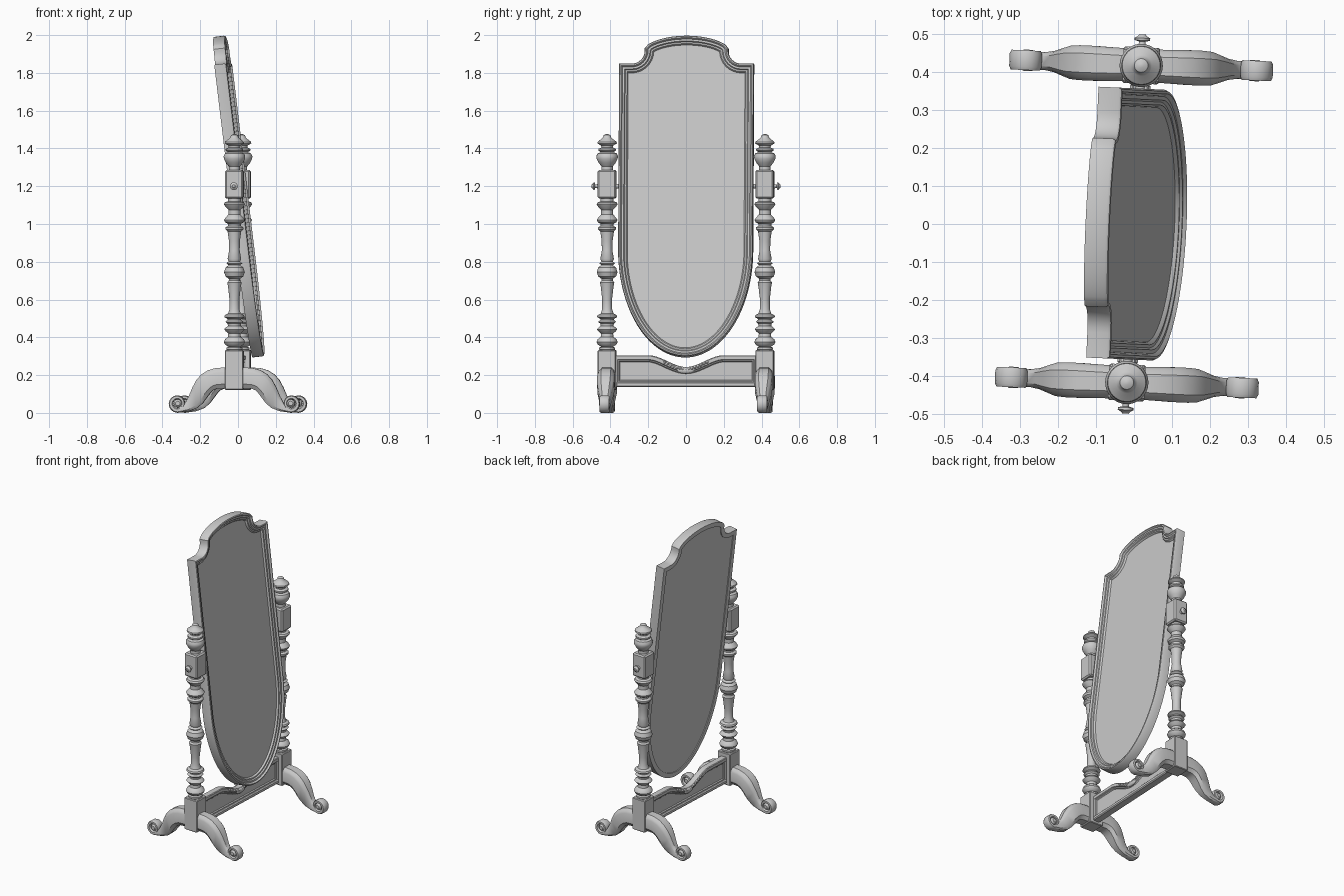
import bpy, bmesh
from math import sin, cos, pi, radians
from mathutils import Matrix, Vector

if "Cube" in bpy.data.objects:
    bpy.data.objects.remove(bpy.data.objects["Cube"])

TURN = Matrix.Rotation(radians(-2.6), 4, 'Z')      # whole stand is turned slightly
TILT = Matrix.Translation((0, 0, 1.2)) @ Matrix.Rotation(-0.12, 4, 'Y') @ Matrix.Translation((0, 0, -1.2))
PY = 0.418                                          # post distance from centre


def finish(name, bm, mat=Matrix.Identity(4), bevel=0):
    bmesh.ops.remove_doubles(bm, verts=bm.verts, dist=1e-5)
    bmesh.ops.recalc_face_normals(bm, faces=bm.faces)
    if bevel:
        bmesh.ops.bevel(bm, geom=bm.edges[:], offset=bevel, segments=1, affect='EDGES')
    bm.transform(TURN @ mat)
    if (TURN @ mat).determinant() < 0:
        bmesh.ops.reverse_faces(bm, faces=bm.faces[:])
    me = bpy.data.meshes.new(name)
    bm.to_mesh(me)
    bm.free()
    ob = bpy.data.objects.new(name, me)
    bpy.context.collection.objects.link(ob)
    return ob


def skin(name, rings, mat=Matrix.Identity(4), caps=True):
    """Join closed rings of points with quads."""
    bm = bmesh.new()
    vs = [[bm.verts.new(p) for p in r] for r in rings]
    n = len(rings[0])
    for a, b in zip(vs, vs[1:]):
        for i in range(n):
            j = (i + 1) % n
            bm.faces.new((a[i], a[j], b[j], b[i]))
    if caps:
        bm.faces.new(vs[0])
        bm.faces.new(vs[-1])
    return finish(name, bm, mat)


def lathe(name, prof, mat, n=32):
    return skin(name, [[(r * cos(2 * pi * i / n), r * sin(2 * pi * i / n), z) for i in range(n)]
                       for r, z in prof], mat)


def block(name, centre, size, bevel):
    bm = bmesh.new()
    bmesh.ops.create_cube(bm, size=1, matrix=Matrix.Translation(centre) @ Matrix.Diagonal((*size, 1)))
    return finish(name, bm, bevel=bevel)


def inset(pts, d):
    """Mitred inward offset of a counter-clockwise outline."""
    out = []
    for i, p in enumerate(pts):
        e1 = (p - pts[i - 1]).normalized()
        e2 = (pts[(i + 1) % len(pts)] - p).normalized()
        n1, n2 = Vector((-e1.y, e1.x)), Vector((-e2.y, e2.x))
        out.append(p + (n1 + n2) * d / (1 + n1.dot(n2)))
    return out


def moulded(name, outline, prof, mat=Matrix.Identity(4)):
    """Sweep (inset, x) moulding steps round a y-z outline."""
    return skin(name, [[(x, p.x, p.y) for p in inset(outline, d)] for d, x in prof], mat)


def symmetric(half):
    """Right half from bottom centre to top centre -> closed outline."""
    half = [Vector(p) for p in half]
    return half + [Vector((-p.x, p.y)) for p in reversed(half[1:-1])]


# --- mirror: oval bottom, straight sides, notched shoulders, arched top ---
half = [(0.357 * sin(a), 0.86 - 0.565 * cos(a)) for a in [pi / 2 * i / 28 for i in range(29)]]
half += [(0.357, 1.848), (0.29, 1.848)]
half += [(0.29 - 0.068 * sin(a), 1.916 - 0.068 * cos(a)) for a in [pi / 2 * i / 8 for i in range(1, 9)]]
half += [(0.222, 1.93)]
half += [(0.222 * cos(a), 1.93 + 0.066 * sin(a) ** 1.3) for a in [0.3 + (pi / 2 - 0.3) * i / 14 for i in range(1, 15)]]
half[-1] = (0, 1.996)
mirror_outline = symmetric([(y, 1.2 + (z - 1.2) * 1.005) for y, z in half])
moulded("mirror_frame", mirror_outline,
        [(0.03, -0.027), (0.03, -0.032), (0, -0.032), (0, 0.022), (0.004, 0.029), (0.011, 0.031),
         (0.016, 0.025), (0.018, 0.021), (0.028, 0.021), (0.033, 0.014), (0.041, 0.014),
         (0.046, 0.008), (0.049, 0.001)], TILT)
moulded("mirror_glass", mirror_outline, [(0.046, -0.005), (0.046, 0.004)], TILT)

# --- lower rail with dipped top and sunk panel on both faces ---
dip = [(0.2 - 0.2 * t, 0.305 - 0.062 * (3 * t * t - 2 * t ** 3)) for t in [i / 14 for i in range(15)]]
rail_outline = symmetric([(0, 0.137), (0.385, 0.137), (0.385, 0.305)] + dip)
steps = [(0.036, 0.010), (0.031, 0.016), (0.026, 0.016), (0.022, 0.022), (0.004, 0.022), (0, 0.018)]
moulded("lower_rail", rail_outline, [(d, -x) for d, x in steps] + steps[::-1])
block("rail_bottom_moulding", (0, 0, 0.15), (0.054, 0.74, 0.026), 0.006)

# carved beads along the dip and a small centre boss
for side in (1, -1):
    bm = bmesh.new()
    for i in range(-7, 8):
        y = i * 0.016
        t = 1 - abs(y) / 0.2
        z = 0.294 - 0.062 * (3 * t * t - 2 * t ** 3)
        bmesh.ops.create_uvsphere(bm, u_segments=8, v_segments=6, radius=0.008,
                                  matrix=Matrix.Translation((side * 0.021, y, z)))
    bmesh.ops.create_uvsphere(bm, u_segments=16, v_segments=8, radius=1,
                              matrix=Matrix.Translation((side * 0.018, 0, 0.225)) @ Matrix.Diagonal((0.01, 0.045, 0.017, 1)))
    finish("rail_carving", bm)

# --- turned post profiles (radius, height) ---
shaft = [(0.03, 0.325), (0.042, 0.335), (0.042, 0.345), (0.032, 0.35), (0.05, 0.362), (0.056, 0.375),
         (0.05, 0.39), (0.034, 0.402), (0.032, 0.42), (0.046, 0.432), (0.054, 0.442), (0.046, 0.452),
         (0.034, 0.46), (0.036, 0.472), (0.048, 0.482), (0.036, 0.492), (0.036, 0.497), (0.054, 0.508),
         (0.05, 0.518), (0.034, 0.526), (0.026, 0.55), (0.026, 0.60), (0.034, 0.67), (0.038, 0.69),
         (0.03, 0.70), (0.03, 0.71), (0.047, 0.722), (0.055, 0.745), (0.047, 0.77), (0.03, 0.782),
         (0.042, 0.792), (0.03, 0.802), (0.036, 0.815), (0.028, 0.86), (0.029, 0.91), (0.036, 0.96),
         (0.048, 0.972), (0.048, 0.982), (0.034, 0.99), (0.034, 1.0), (0.05, 1.01), (0.055, 1.022),
         (0.046, 1.035), (0.032, 1.05), (0.032, 1.075), (0.048, 1.092), (0.056, 1.105), (0.05, 1.115),
         (0.034, 1.12), (0.034, 1.14)]
finial = [(0.03, 1.28), (0.03, 1.305), (0.046, 1.325), (0.056, 1.345), (0.057, 1.36), (0.05, 1.374),
          (0.034, 1.38), (0.046, 1.388), (0.046, 1.398), (0.03, 1.405), (0.032, 1.415), (0.052, 1.427),
          (0.05, 1.435), (0.028, 1.452), (0.022, 1.458), (0.018, 1.47), (0.006, 1.476)]
knob = [(0.012, 0.33), (0.012, 0.47), (0.009, 0.475), (0.009, 0.481), (0.02, 0.484), (0.021, 0.49),
        (0.012, 0.495), (0.008, 0.50)]

# --- scroll leg stations: top edge, bottom edge, half width ---
stations = [(0, .237, 0, .13, .043), (.06, .24, .06, .13, .044), (.10, .237, .09, .129, .045),
            (.14, .225, .112, .12, .046), (.174, .204, .128, .104, .046), (.20, .175, .144, .083, .044),
            (.222, .135, .166, .053, .036), (.24, .092, .195, .027, .028), (.262, .05, .24, .009, .023)]
CX, CZ = 0.301, 0.05
for i in range(15):
    a = radians(-90 + i * 22)
    R = 0.05 - 0.0009 * i
    r = R - 0.026 + 0.0006 * i
    stations.append((CX + r * cos(a), CZ + r * sin(a), CX + R * cos(a), CZ + R * sin(a), .026))


def leg_ring(ux, uz, lx, lz, w):
    u, l = Vector((ux, 0, uz)), Vector((lx, 0, lz))
    sec = [(0, -.55), (.12, -.85), (.24, -1), (.8, -1), (1, -.65), (1, .65), (.8, 1), (.24, 1), (.12, .85), (0, .55)]
    return [u.lerp(l, t) + Vector((0, k * w, 0)) for t, k in sec]


for s, side in ((-1, "near"), (1, "far")):
    at = Matrix.Translation((0, s * PY, 0))
    block(side + "_post_base", (0, s * PY, 0.227), (0.096, 0.096, 0.21), 0.004)
    block(side + "_pivot_block", (0, s * PY, 1.21), (0.096, 0.096, 0.152), 0.008)
    lathe(side + "_post_shaft", shaft, at)
    lathe(side + "_post_finial", finial, at)
    # pivot pin ending in a thumb knob
    lathe(side + "_pivot_knob", knob,
          Matrix.Translation((0, 0, 1.2)) @ Matrix.Rotation(-s * pi / 2, 4, 'X'), 16)
    for d in (-1, 1):
        flip = at @ Matrix.Diagonal((d, 1, 1, 1))
        skin(side + "_scroll_leg", [leg_ring(*st) for st in stations], flip)
        # rounded eye inside the scroll
        eye = [(0.012, -0.028), (0.019, -0.022), (0.022, -0.015), (0.022, 0.015), (0.019, 0.022), (0.012, 0.028)]
        lathe(side + "_scroll_eye", eye,
              flip @ Matrix.Translation((CX - 0.002, 0, CZ)) @ Matrix.Rotation(pi / 2, 4, 'X'), 20)

# --- smooth shading with crisp edges ---
for ob in bpy.data.objects:
    ob.select_set(True)
    bpy.context.view_layer.objects.active = ob
bpy.ops.object.shade_smooth_by_angle(angle=radians(35))
